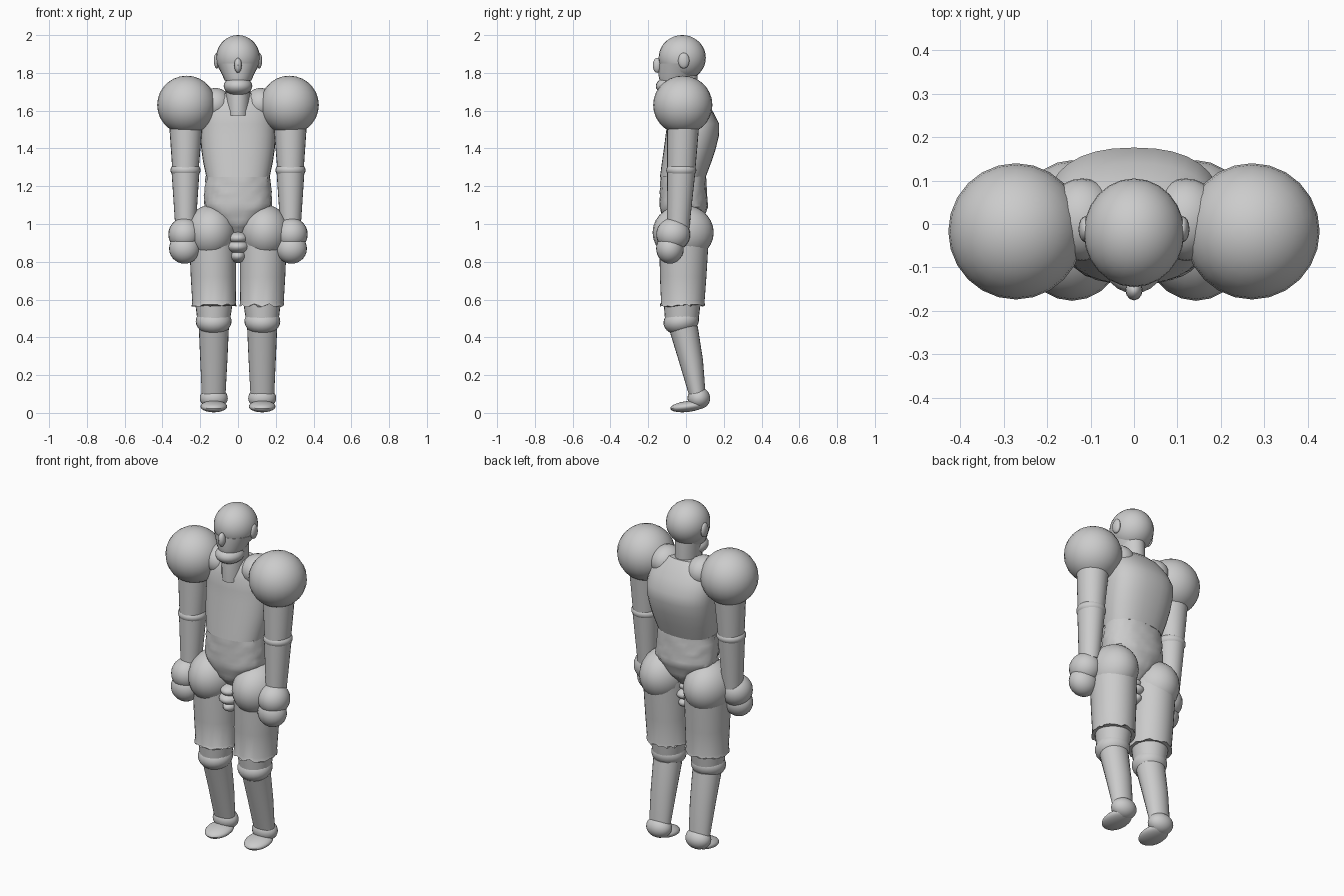
import bpy, bmesh, math, random

random.seed(4)


def finish(name, bm):
    bmesh.ops.recalc_face_normals(bm, faces=bm.faces)
    me = bpy.data.meshes.new(name)
    bm.to_mesh(me)
    bm.free()
    for p in me.polygons:
        p.use_smooth = True
    ob = bpy.data.objects.new(name, me)
    bpy.context.collection.objects.link(ob)
    bpy.ops.object.select_all(action='DESELECT')
    ob.select_set(True)
    bpy.context.view_layer.objects.active = ob
    bpy.ops.object.shade_smooth_by_angle(angle=math.radians(35))
    return ob


def ball(name, loc, size, tilt=0.0, seg=24, rings=14):
    bm = bmesh.new()
    bmesh.ops.create_uvsphere(bm, u_segments=seg, v_segments=rings, radius=1)
    for v in bm.verts:
        v.co.x *= size[0]
        v.co.y *= size[1]
        v.co.z *= size[2]
    ob = finish(name, bm)
    ob.location = loc
    ob.rotation_euler.x = tilt
    return ob


def loft(name, rings, n=24, power=1.0, jitter=0.0, ragged=0.0):
    """Rings are (z, centre x, y front, y back, half width), bottom first."""
    bm = bmesh.new()
    loops = []
    for k, (z, cx, y0, y1, rx) in enumerate(rings):
        loop = []
        for i in range(n):
            a = 2 * math.pi * i / n
            c, s = math.cos(a), math.sin(a)
            c = math.copysign(abs(c) ** power, c)
            s = math.copysign(abs(s) ** power, s)
            j = 1 + random.uniform(-jitter, jitter)
            dz = random.uniform(0, ragged) if k == 0 else 0
            loop.append(bm.verts.new((cx + rx * c * j,
                                      (y0 + y1) / 2 + (y1 - y0) / 2 * s * j, z + dz)))
        loops.append(loop)
    for a, b in zip(loops, loops[1:]):
        for i in range(n):
            bm.faces.new((a[i], a[(i + 1) % n], b[(i + 1) % n], b[i]))
    bm.faces.new(loops[0])
    bm.faces.new(loops[-1])
    return finish(name, bm)


def refine(rings, steps):
    out = []
    for a, b in zip(rings, rings[1:]):
        out += [tuple(p + (q - p) * t / steps for p, q in zip(a, b)) for t in range(steps)]
    return out + [rings[-1]]


# Head, jaw, chin and neck
ball("head", (0, -0.02, 1.88), (0.116, 0.125, 0.12), rings=18)
loft("jaw", [(1.76, 0, -0.14, 0.035, 0.07), (1.785, 0, -0.145, 0.05, 0.082),
             (1.85, 0, -0.142, 0.09, 0.113)])
ball("chin", (0, -0.075, 1.73), (0.076, 0.085, 0.05))
ball("nose", (0, -0.152, 1.84), (0.02, 0.024, 0.04), seg=12, rings=8)
loft("neck", [(1.575, 0, -0.115, 0.06, 0.062), (1.66, 0, -0.115, 0.065, 0.065),
              (1.8, 0, -0.1, 0.06, 0.066)])

# Torso over a rough, tattered abdomen
loft("torso", [(1.25, 0, -0.138, 0.105, 0.168), (1.33, 0, -0.127, 0.135, 0.185),
               (1.40, 0, -0.117, 0.158, 0.195), (1.47, 0, -0.108, 0.175, 0.20),
               (1.53, 0, -0.10, 0.176, 0.20), (1.60, 0, -0.095, 0.14, 0.19),
               (1.66, 0, -0.07, 0.10, 0.15), (1.69, 0, -0.05, 0.07, 0.10)],
     n=32, power=0.85)
abdomen = refine([(0.93, 0, -0.06, 0.02, 0.025), (1.0, 0, -0.115, 0.085, 0.10),
                  (1.09, 0, -0.14, 0.115, 0.178), (1.17, 0, -0.138, 0.11, 0.178),
                  (1.255, 0, -0.136, 0.105, 0.168)], 4)
loft("abdomen", abdomen, n=40, power=0.9, jitter=0.025)

# Groin rolls
ball("groin_upper", (0, -0.045, 0.925), (0.06, 0.085, 0.035))
ball("groin_middle", (0, -0.04, 0.88), (0.066, 0.10, 0.04))
ball("groin_lower", (0, -0.035, 0.83), (0.045, 0.085, 0.036))

for side, s in (("left", -1), ("right", 1)):
    # Ear and shoulder muscles
    ball("ear_" + side, (s * 0.112, -0.012, 1.865), (0.016, 0.03, 0.042), seg=16, rings=10)
    ball("neck_muscle_" + side, (s * 0.12, 0.01, 1.635), (0.085, 0.095, 0.085))
    ball("shoulder_" + side, (s * 0.272, -0.017, 1.63), (0.156, 0.157, 0.155))

    # Arm
    loft("upper_arm_" + side, [(1.29, s * 0.278, -0.10, 0.05, 0.07),
                               (1.55, s * 0.276, -0.10, 0.072, 0.09)])
    ball("elbow_" + side, (s * 0.278, -0.025, 1.285), (0.08, 0.08, 0.045))
    loft("forearm_" + side, [(0.98, s * 0.278, -0.10, 0.018, 0.054),
                             (1.28, s * 0.278, -0.10, 0.05, 0.074)])
    ball("palm_" + side, (s * 0.283, -0.068, 0.945), (0.086, 0.09, 0.087))
    ball("fingers_" + side, (s * 0.283, -0.085, 0.87), (0.082, 0.073, 0.08))

    # Hip, shorts leg with ragged hem, knee
    ball("hip_" + side, (s * 0.143, -0.015, 0.955), (0.132, 0.162, 0.147))
    loft("shorts_leg_" + side, [(0.56, s * 0.127, -0.138, 0.10, 0.119),
                                (0.585, s * 0.127, -0.132, 0.098, 0.115),
                                (0.72, s * 0.13, -0.138, 0.108, 0.12),
                                (0.95, s * 0.135, -0.142, 0.122, 0.125)],
         n=36, ragged=0.018)
    loft("lower_thigh_" + side, [(0.48, s * 0.129, -0.11, 0.065, 0.085),
                                 (0.60, s * 0.127, -0.12, 0.08, 0.102)])
    ball("knee_" + side, (s * 0.129, -0.025, 0.485), (0.095, 0.095, 0.07), tilt=0.2)

    # Shin, heel and foot
    loft("shin_" + side, [(0.08, s * 0.129, 0.02, 0.105, 0.062),
                          (0.28, s * 0.128, -0.04, 0.09, 0.072),
                          (0.46, s * 0.128, -0.095, 0.062, 0.08)])
    ball("heel_" + side, (s * 0.128, 0.068, 0.078), (0.074, 0.06, 0.058))
    ball("foot_" + side, (s * 0.128, 0.01, 0.034), (0.071, 0.094, 0.029), tilt=0.12)
